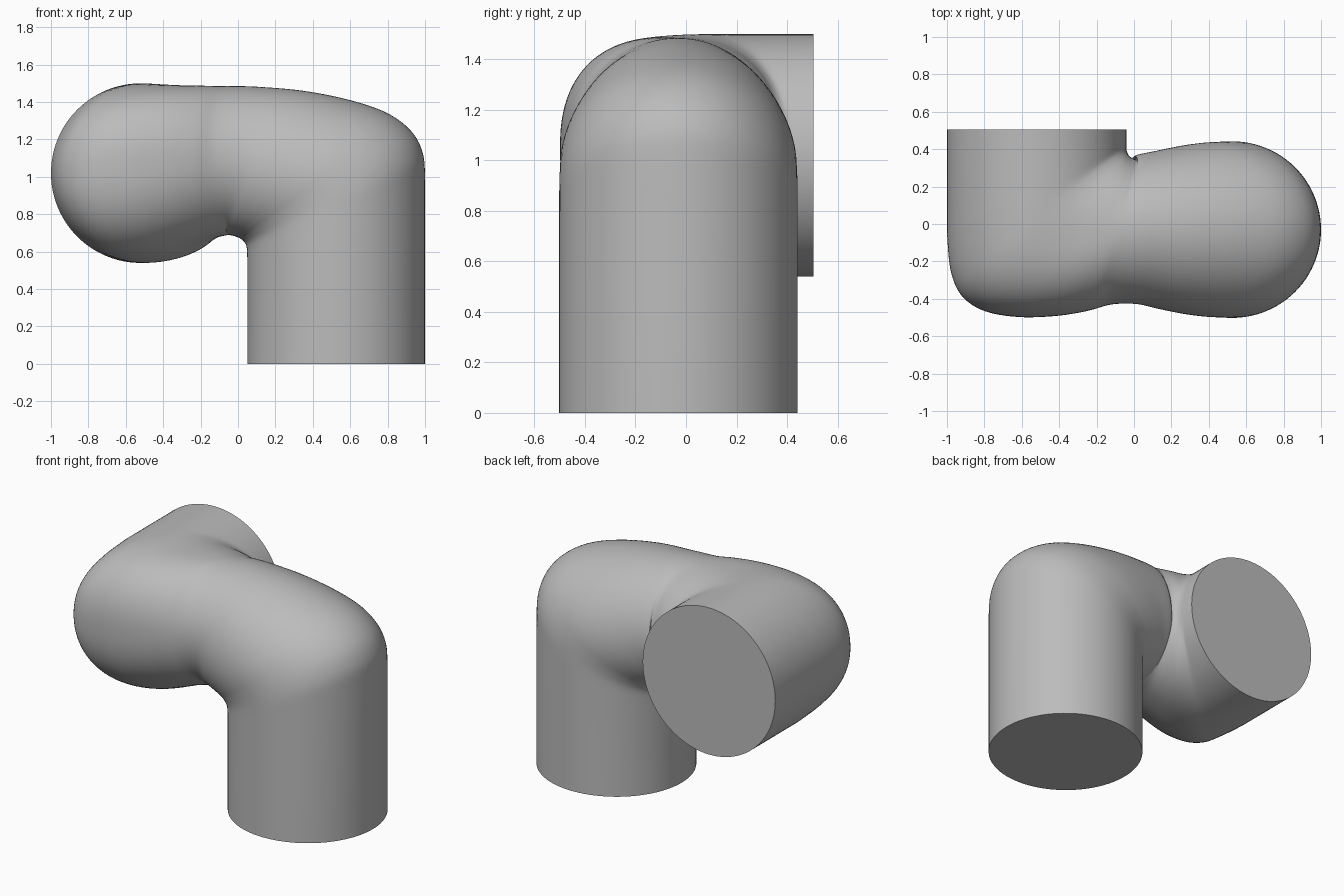
import bpy
import bmesh
import math
from mathutils import Vector

SEGMENTS = 96
STEPS = 6

default_cube = bpy.data.objects.get("Cube")
if default_cube:
    bpy.data.objects.remove(default_cube, do_unlink=True)


def lower_ring(inner_x, inner_z, outer_x, outer_z, half_width):
    """Section of the bend from the upright pipe to the crossing pipe."""
    inner = Vector((inner_x, -0.03, inner_z))
    outer = Vector((outer_x, -0.03, outer_z))
    return (inner + outer) / 2, (outer - inner) / 2, Vector((0, half_width, 0)), 2.0


def upper_ring(inner_x, inner_y, outer_x, outer_y, bottom, top, power):
    """Section of the bend from the crossing pipe to the rear outlet."""
    middle = (bottom + top) / 2
    inner = Vector((inner_x, inner_y, middle))
    outer = Vector((outer_x, outer_y, middle))
    return (inner + outer) / 2, Vector((0, 0, (top - bottom) / 2)), (inner - outer) / 2, power


def blend(a, b, c, d, t):
    """Smooth interpolation between b and c."""
    return b + 0.5 * t * (c - a + t * (2 * a - 5 * b + 4 * c - d + t * (3 * (b - c) + d - a)))


def signed_power(value, exponent):
    return math.copysign(abs(value) ** exponent, value)


def ring_points(section):
    centre, across, side, power = section
    for i in range(SEGMENTS):
        angle = math.tau * i / SEGMENTS
        yield (centre + across * signed_power(math.cos(angle), 2 / power)
               + side * signed_power(math.sin(angle), 2 / power))


# Sections that fan around the inside of each bend
keys = [
    lower_ring(0.05, 0.55, 1.0, 0.98, 0.472),
    lower_ring(0.045, 0.63, 0.99, 1.12, 0.472),
    lower_ring(0.02, 0.665, 0.93, 1.24, 0.47),
    lower_ring(-0.01, 0.68, 0.8, 1.34, 0.465),
    lower_ring(-0.035, 0.687, 0.6, 1.41, 0.45),
    lower_ring(-0.055, 0.69, 0.35, 1.46, 0.425),
    lower_ring(-0.07, 0.69, 0.1, 1.482, 0.398),
    upper_ring(0.02, 0.345, -0.12, -0.43, 0.69, 1.485, 2.05),
    upper_ring(0.0, 0.347, -0.25, -0.465, 0.675, 1.486, 2.2),
    upper_ring(-0.015, 0.355, -0.42, -0.492, 0.638, 1.488, 2.35),
    upper_ring(-0.03, 0.37, -0.62, -0.497, 0.59, 1.49, 2.4),
    upper_ring(-0.037, 0.385, -0.8, -0.465, 0.557, 1.494, 2.3),
    upper_ring(-0.04, 0.4, -0.92, -0.385, 0.542, 1.498, 2.15),
    upper_ring(-0.04, 0.42, -0.98, -0.25, 0.54, 1.5, 2.0),
    upper_ring(-0.04, 0.45, -1.0, -0.05, 0.54, 1.5, 2.0),
]

# Straight foot, blended bends, straight outlet
sections = [lower_ring(0.05, 0.0, 1.0, 0.0, 0.472)]
for i in range(len(keys) - 1):
    near = [keys[min(max(i + k, 0), len(keys) - 1)] for k in (-1, 0, 1, 2)]
    for step in range(STEPS):
        sections.append(tuple(blend(*values, step / STEPS) for values in zip(*near)))
sections.append(keys[-1])
sections.append(upper_ring(-0.04, 0.505, -1.0, 0.505, 0.54, 1.5, 2.0))

# Skin the sections and cap both ends
bm = bmesh.new()
rings = [[bm.verts.new(p) for p in ring_points(s)] for s in sections]
for first, second in zip(rings, rings[1:]):
    for i in range(SEGMENTS):
        j = (i + 1) % SEGMENTS
        bm.faces.new((first[i], first[j], second[j], second[i]))
bm.faces.new(rings[0])
bm.faces.new(rings[-1])
bmesh.ops.recalc_face_normals(bm, faces=bm.faces)
mesh = bpy.data.meshes.new("double_elbow_pipe")
bm.to_mesh(mesh)
bm.free()

pipe = bpy.data.objects.new("double_elbow_pipe", mesh)
bpy.context.collection.objects.link(pipe)

# Plain grey finish
grey = bpy.data.materials.new("plain grey")
grey.use_nodes = True
colour = (0.5, 0.5, 0.5, 1.0)
grey.diffuse_color = colour
grey.node_tree.nodes["Principled BSDF"].inputs["Base Color"].default_value = colour
mesh.materials.append(grey)

# Smooth walls with crisp end edges
bpy.ops.object.select_all(action="DESELECT")
pipe.select_set(True)
bpy.context.view_layer.objects.active = pipe
bpy.ops.object.shade_smooth_by_angle(angle=math.radians(40))
